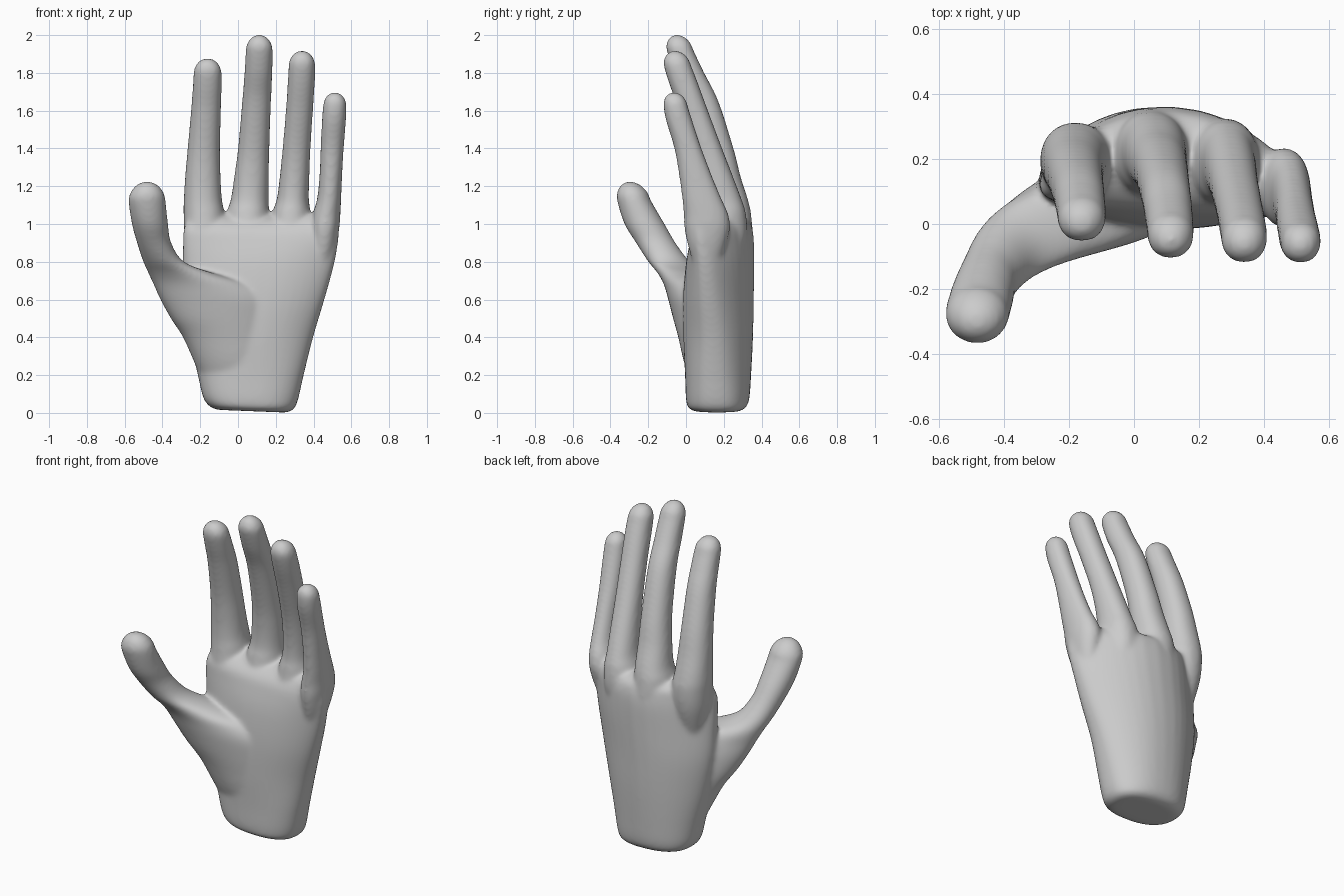
import bpy, bmesh, math

SIDES = 40
STEPS = 6


def spline(a, b, c, d, t):
    """Smooth curve value between b and c."""
    return 0.5 * (2 * b + (c - a) * t + (2 * a - 5 * b + 4 * c - d) * t * t
                  + (3 * b - a - 3 * c + d) * t ** 3)


def loft(bm, rows, power=1.0):
    """Closed body through level sections: z, x0, x1, y0, y1, front bend, back bend, skew."""
    rows = [tuple(r) + (0.0,) * (8 - len(r)) for r in rows]
    fine = []
    for i in range(len(rows) - 1):
        quad = [rows[max(0, min(len(rows) - 1, i + k))] for k in (-1, 0, 1, 2)]
        for s in range(STEPS):
            fine.append([spline(*v, s / STEPS) for v in zip(*quad)])
    fine.append(rows[-1])
    rings = []
    for z, x0, x1, y0, y1, front, back, skew in fine:
        ring = []
        for k in range(SIDES):
            a = 2 * math.pi * k / SIDES
            u = math.copysign(abs(math.cos(a)) ** power, math.cos(a))
            v = math.copysign(abs(math.sin(a)) ** power, math.sin(a))
            lo, hi = y0 - front * u * u, y1 - back * u * u
            ring.append(bm.verts.new(((x0 + x1) / 2 + u * (x1 - x0) / 2,
                                      (lo + hi) / 2 + v * (hi - lo) / 2 - skew * u, z)))
        rings.append(ring)
    for a, b in zip(rings, rings[1:]):
        for k in range(SIDES):
            n = (k + 1) % SIDES
            bm.faces.new((a[k], a[n], b[n], b[k]))
    bm.faces.new(rings[0][::-1])
    bm.faces.new(rings[-1])


def finger(bm, rows, top, power=0.93):
    """Finger sections finished with a rounded tip reaching height top."""
    z, x0, x1, y0, y1 = rows[-1][:5]
    lean = (y0 + y1 - rows[-2][3] - rows[-2][4]) / 2 / (z - rows[-2][0])
    cx, cy, rx, ry = (x0 + x1) / 2, (y0 + y1) / 2, (x1 - x0) / 2, (y1 - y0) / 2
    tip = []
    for deg in (25, 50, 70, 85):
        h = (top - z) * math.sin(math.radians(deg))
        w = math.cos(math.radians(deg))
        y = cy + lean * h * 0.5
        tip.append((z + h, cx - rx * w, cx + rx * w, y - ry * w, y + ry * w))
    loft(bm, rows + tip, power)


bm = bmesh.new()

# Palm and wrist, thinning to a web between the fingers
loft(bm, [
    (0.0, -0.11, 0.26, 0.05, 0.28),
    (0.02, -0.15, 0.295, 0.012, 0.315),
    (0.07, -0.182, 0.318, 0.0, 0.335, 0.0, 0.02),
    (0.20, -0.213, 0.348, -0.005, 0.345, 0.0, 0.04),
    (0.40, -0.258, 0.398, -0.015, 0.355, -0.015, 0.07),
    (0.60, -0.288, 0.458, -0.015, 0.359, -0.015, 0.10, 0.01),
    (0.78, -0.293, 0.508, 0.0, 0.361, 0.0, 0.13, 0.015),
    (0.90, -0.292, 0.53, 0.025, 0.36, 0.03, 0.15, 0.02),
    (0.97, -0.288, 0.535, 0.05, 0.353, 0.05, 0.155, 0.02),
    (1.02, -0.27, 0.52, 0.10, 0.335, 0.08, 0.15, 0.03),
    (1.05, -0.25, 0.50, 0.17, 0.29, 0.11, 0.13, 0.03),
], 0.82)

# Slight slope across the wrist end
for v in bm.verts:
    if v.co.z < 0.1:
        v.co.z += (1 - v.co.z / 0.1) * (0.3 - v.co.x) * 0.04

# Index finger
finger(bm, [
    (0.75, -0.24, -0.11, 0.12, 0.25),
    (0.92, -0.28, -0.075, 0.07, 0.30),
    (1.05, -0.288, -0.072, 0.075, 0.312),
    (1.13, -0.287, -0.085, 0.08, 0.30),
    (1.25, -0.28, -0.092, 0.075, 0.27),
    (1.40, -0.267, -0.095, 0.055, 0.235),
    (1.60, -0.249, -0.09, 0.008, 0.175),
    (1.72, -0.24, -0.087, -0.03, 0.125),
    (1.80, -0.235, -0.087, -0.052, 0.09)], 1.878)

# Middle finger
finger(bm, [
    (0.75, -0.02, 0.14, 0.14, 0.30),
    (0.92, -0.055, 0.165, 0.08, 0.35),
    (1.05, -0.06, 0.165, 0.09, 0.345),
    (1.13, -0.038, 0.162, 0.105, 0.328),
    (1.25, -0.02, 0.163, 0.10, 0.29),
    (1.40, 0.0, 0.166, 0.075, 0.252),
    (1.65, 0.022, 0.175, 0.003, 0.172),
    (1.80, 0.034, 0.182, -0.062, 0.097),
    (1.92, 0.041, 0.184, -0.103, 0.04)], 2.003)

# Ring finger
finger(bm, [
    (0.75, 0.22, 0.36, 0.12, 0.26),
    (0.92, 0.175, 0.38, 0.055, 0.32),
    (1.05, 0.18, 0.385, 0.06, 0.318),
    (1.13, 0.205, 0.375, 0.07, 0.295),
    (1.25, 0.221, 0.378, 0.06, 0.25),
    (1.40, 0.236, 0.384, 0.028, 0.192),
    (1.60, 0.253, 0.397, -0.037, 0.117),
    (1.75, 0.263, 0.407, -0.092, 0.062),
    (1.84, 0.268, 0.409, -0.118, 0.027)], 1.918)

# Little finger
finger(bm, [
    (0.70, 0.38, 0.45, 0.07, 0.16),
    (0.85, 0.39, 0.508, 0.02, 0.20),
    (0.97, 0.385, 0.535, -0.008, 0.232),
    (1.05, 0.395, 0.542, -0.012, 0.225),
    (1.13, 0.418, 0.546, -0.02, 0.19),
    (1.25, 0.431, 0.551, -0.036, 0.14),
    (1.40, 0.437, 0.56, -0.062, 0.083),
    (1.55, 0.444, 0.572, -0.107, 0.033),
    (1.63, 0.451, 0.574, -0.12, 0.008)], 1.698)

# Thumb and its broad fleshy base
finger(bm, [
    (0.08, -0.15, 0.15, 0.06, 0.25),
    (0.25, -0.225, 0.20, -0.005, 0.25, 0, 0, -0.01),
    (0.40, -0.292, 0.22, -0.038, 0.24, 0, 0, -0.03),
    (0.50, -0.357, 0.24, -0.06, 0.225, 0, 0, -0.05),
    (0.60, -0.412, 0.22, -0.082, 0.20, 0, 0, -0.06),
    (0.68, -0.448, 0.08, -0.108, 0.15, 0, 0, -0.05),
    (0.74, -0.475, -0.13, -0.148, 0.09, 0, 0, -0.025),
    (0.80, -0.502, -0.285, -0.20, 0.02),
    (0.90, -0.535, -0.353, -0.265, -0.055),
    (1.00, -0.562, -0.370, -0.326, -0.113),
    (1.12, -0.580, -0.383, -0.364, -0.183)], 1.225, 1.0)

bmesh.ops.recalc_face_normals(bm, faces=bm.faces)
mesh = bpy.data.meshes.new("hand")
bm.to_mesh(mesh)
bm.free()
mesh.shade_smooth()
hand = bpy.data.objects.new("hand", mesh)
bpy.context.collection.objects.link(hand)

# Fuse the parts into one soft skin
fuse = hand.modifiers.new("fuse", 'REMESH')
fuse.mode = 'VOXEL'
fuse.voxel_size = 0.011
fuse.use_smooth_shade = True
soften = hand.modifiers.new("soften", 'SMOOTH')
soften.factor = 0.5
soften.iterations = 16

grey = bpy.data.materials.new("light grey")
grey.diffuse_color = (0.6, 0.6, 0.6, 1)
mesh.materials.append(grey)
